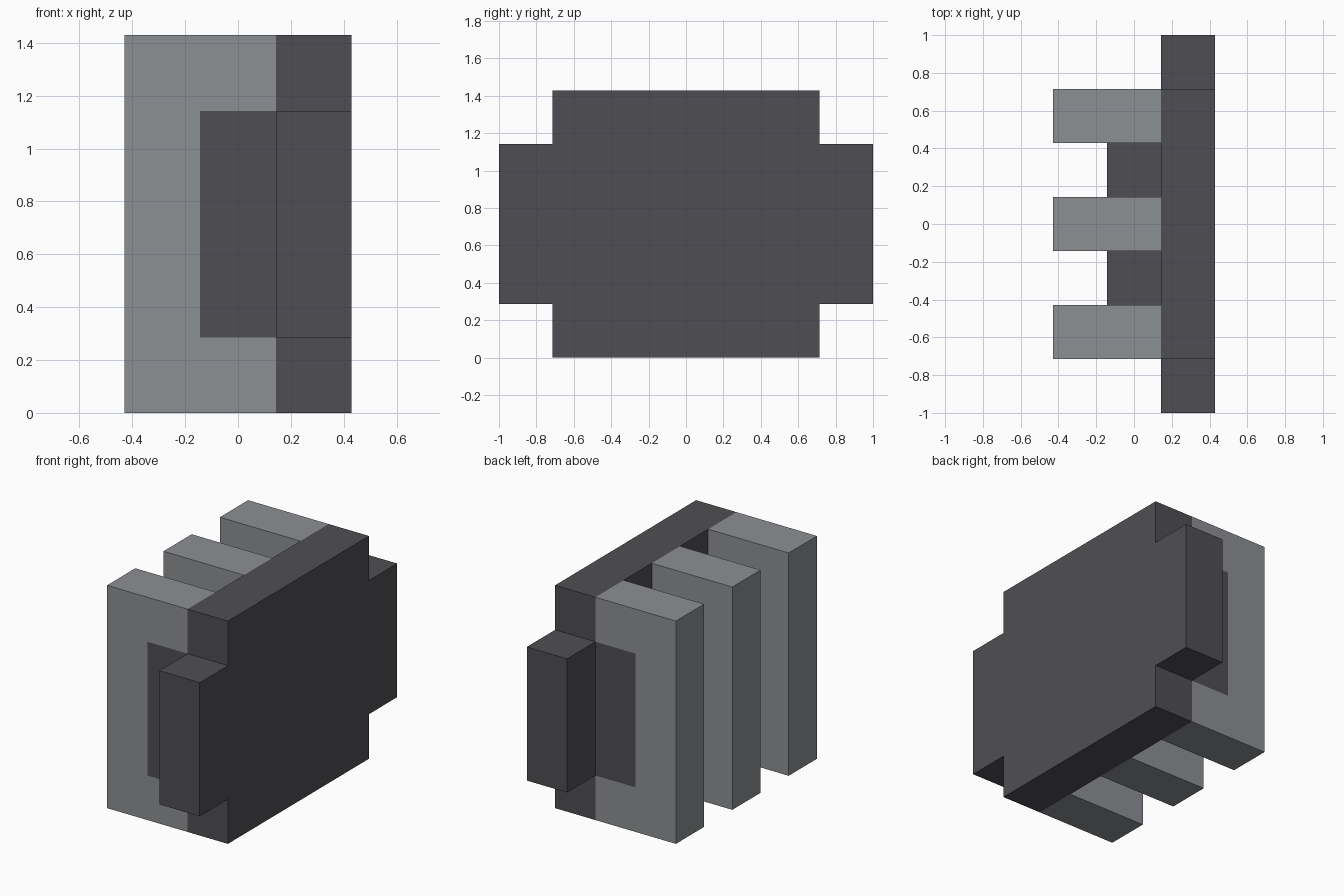
import bpy, bmesh
from mathutils import Vector

old = bpy.data.objects.get("Cube")
if old:
    bpy.data.objects.remove(old, do_unlink=True)

U = 2 / 7  # grid module; the longest side is seven modules


def material(name, rgb):
    m = bpy.data.materials.new(name)
    m.use_nodes = True
    m.diffuse_color = (*rgb, 1)
    bsdf = next(n for n in m.node_tree.nodes if n.type == 'BSDF_PRINCIPLED')
    bsdf.inputs["Base Color"].default_value = (*rgb, 1)
    bsdf.inputs["Roughness"].default_value = 0.8
    return m


def prism(name, points, depth, mat):
    """Extrude a flat outline (in modules) along the depth vector."""
    bm = bmesh.new()
    face = bm.faces.new([bm.verts.new(Vector(p) * U) for p in points])
    ext = bmesh.ops.extrude_face_region(bm, geom=[face], use_keep_orig=True)
    verts = [g for g in ext["geom"] if isinstance(g, bmesh.types.BMVert)]
    bmesh.ops.translate(bm, verts=verts, vec=Vector(depth) * U)
    bmesh.ops.recalc_face_normals(bm, faces=bm.faces)
    mesh = bpy.data.meshes.new(name)
    bm.to_mesh(mesh)
    bm.free()
    mesh.materials.append(mat)
    obj = bpy.data.objects.new(name, mesh)
    bpy.context.collection.objects.link(obj)
    return obj


dark = material("charcoal", (0.078, 0.076, 0.084))
light = material("light grey", (0.263, 0.276, 0.292))

# Back plate: rectangle with a tab on each end
half = [(2.5, 0), (2.5, 1), (3.5, 1), (3.5, 4), (2.5, 4), (2.5, 5)]
outline = half + [(-y, z) for y, z in reversed(half)]
prism("back_plate", [(0.5, y, z) for y, z in outline], (1, 0, 0), dark)

# Core bar running through the fins, flush with the outer ones
core = [(-0.5, 1), (0.5, 1), (0.5, 4), (-0.5, 4)]
prism("core_bar", [(x, -2.5, z) for x, z in core], (0, 5, 0), dark)

# Three fins, each notched around the core bar
fin = [(0.5, 0), (0.5, 1), (-0.5, 1), (-0.5, 4),
       (0.5, 4), (0.5, 5), (-1.5, 5), (-1.5, 0)]
for name, y in (("front_fin", -2), ("middle_fin", 0), ("rear_fin", 2)):
    prism(name, [(x, y - 0.5, z) for x, z in fin], (0, 1, 0), light)
